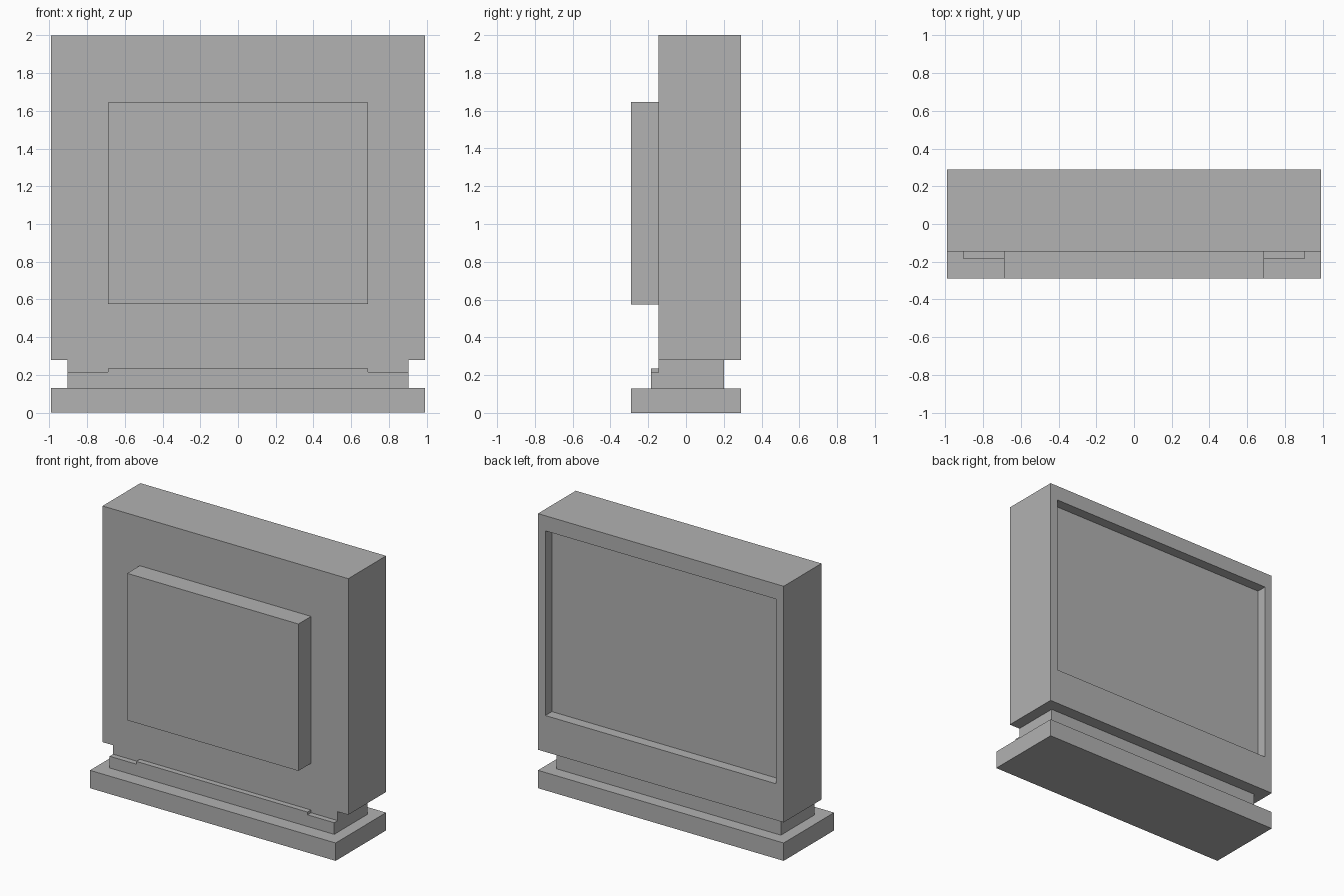
import bpy
import bmesh

cube = bpy.data.objects.get("Cube")
if cube:
    bpy.data.objects.remove(cube, do_unlink=True)

grey = bpy.data.materials.new("mid_grey")
grey.use_nodes = True
GREY = (0.445, 0.445, 0.445, 1)
grey.diffuse_color = GREY
grey.node_tree.nodes["Principled BSDF"].inputs["Base Color"].default_value = GREY


def box_mesh(half_width, y0, y1, z0, z1):
    """Box centred on x, spanning the given depth and height."""
    bm = bmesh.new()
    bmesh.ops.create_cube(bm, size=1)
    for v in bm.verts:
        v.co.x *= 2 * half_width
        v.co.y = y1 if v.co.y > 0 else y0
        v.co.z = z1 if v.co.z > 0 else z0
    return bm


def add_object(name, bm):
    mesh = bpy.data.meshes.new(name)
    bm.normal_update()
    bm.to_mesh(mesh)
    bm.free()
    mesh.materials.append(grey)
    obj = bpy.data.objects.new(name, mesh)
    bpy.context.collection.objects.link(obj)


# Main housing, with the screen recessed into its back face
housing = box_mesh(0.99, -0.145, 0.29, 0.28, 2.0)
housing.normal_update()
screen = max(housing.faces, key=lambda f: f.normal.y)
bmesh.ops.inset_individual(housing, faces=[screen], thickness=0.085)
for v in screen.verts:
    v.co.z = 1.89 if v.co.z > 1 else 0.545
pushed = bmesh.ops.extrude_discrete_faces(housing, faces=[screen])["faces"][0]
bmesh.ops.translate(housing, verts=pushed.verts, vec=(0, -0.075, 0))
add_object("housing", housing)

# Raised panel, stand and the two-step ledge in front of the neck
add_object("raised_panel", box_mesh(0.69, -0.29, -0.145, 0.575, 1.645))
add_object("neck", box_mesh(0.905, -0.145, 0.2, 0.13, 0.28))
add_object("neck_ledge", box_mesh(0.905, -0.185, -0.145, 0.13, 0.215))
add_object("ledge_step", box_mesh(0.69, -0.185, -0.145, 0.215, 0.235))
add_object("base", box_mesh(0.99, -0.29, 0.29, 0, 0.13))
